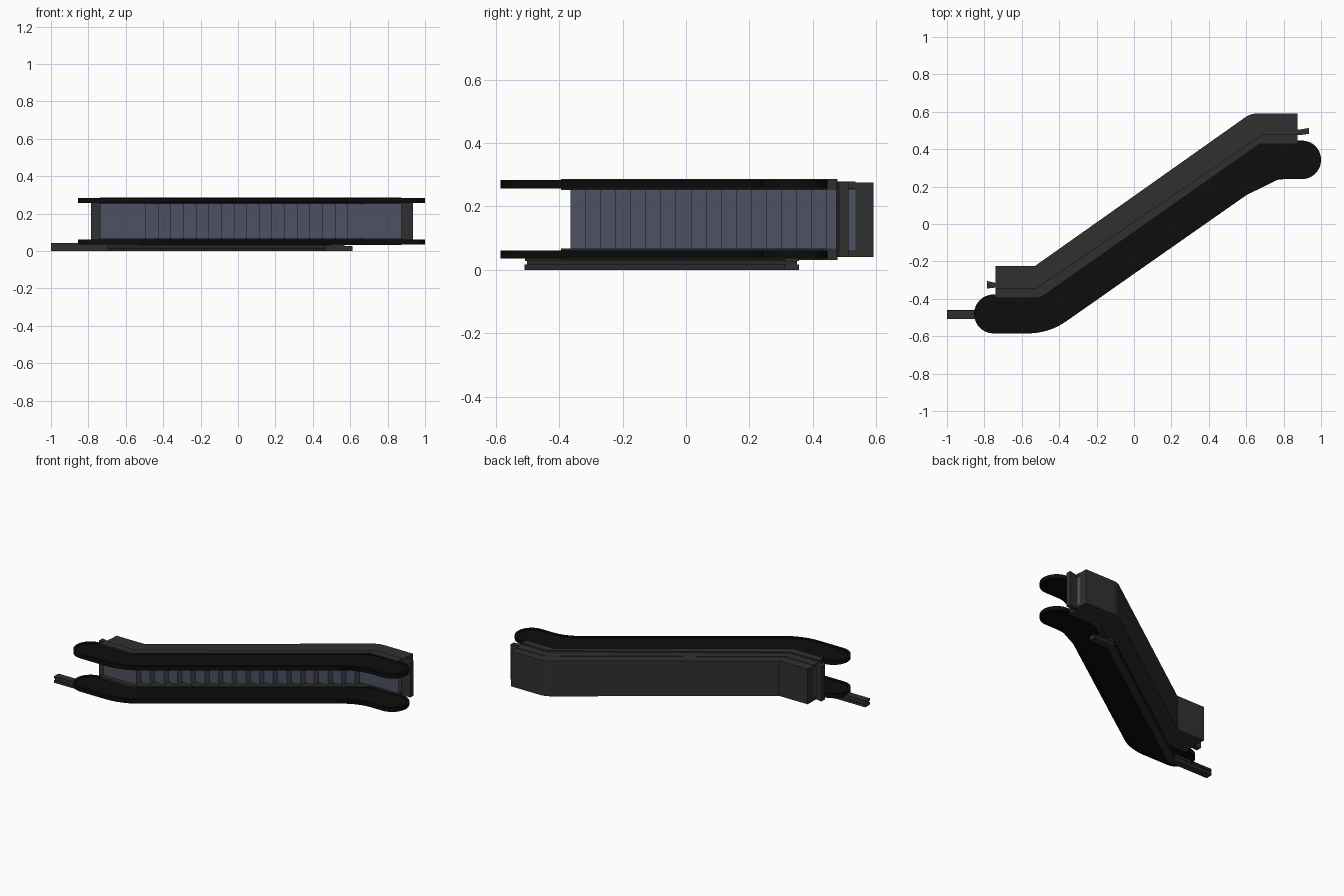
import bpy, bmesh, math
from mathutils import Vector

if "Cube" in bpy.data.objects:
    bpy.data.objects.remove(bpy.data.objects["Cube"])


def material(name, col):
    m = bpy.data.materials.new(name)
    m.diffuse_color = (*col, 1)
    m.use_nodes = True
    m.node_tree.nodes["Principled BSDF"].inputs["Base Color"].default_value = m.diffuse_color
    return m


BLACK = material("black_panel", (0.004, 0.004, 0.004))
DARK = material("dark_metal", (0.03, 0.03, 0.03))
STEP = material("step_blue_grey", (0.075, 0.085, 0.125))


def finish(name, bm, mat):
    bmesh.ops.recalc_face_normals(bm, faces=bm.faces)
    me = bpy.data.meshes.new(name)
    bm.to_mesh(me)
    bm.free()
    ob = bpy.data.objects.new(name, me)
    bpy.context.collection.objects.link(ob)
    me.materials.append(mat)
    return ob


def prism(name, pts, z0, z1, mat):
    """Extrude an xy outline from z0 to z1."""
    bm = bmesh.new()
    f = bm.faces.new([bm.verts.new((p[0], p[1], z0)) for p in pts])
    ext = bmesh.ops.extrude_face_region(bm, geom=[f])["geom"]
    top = [g for g in ext if isinstance(g, bmesh.types.BMVert)]
    bmesh.ops.translate(bm, verts=top, vec=(0, 0, z1 - z0))
    return finish(name, bm, mat)


def fillet(corners, seg=10):
    """Round each (x, y, radius) corner of a closed outline."""
    out, n = [], len(corners)
    for i, (x, y, r) in enumerate(corners):
        p = Vector((x, y))
        a = (Vector(corners[i - 1][:2]) - p).normalized()
        b = (Vector(corners[(i + 1) % n][:2]) - p).normalized()
        half = a.angle(b) / 2
        c = p + (a + b).normalized() * (r / math.sin(half))
        s = p + a * (r / math.tan(half)) - c
        e = p + b * (r / math.tan(half)) - c
        turn = math.atan2(s.x * e.y - s.y * e.x, s.dot(e))
        for k in range(seg + 1):
            t = turn * k / seg
            out.append(c + Vector((s.x * math.cos(t) - s.y * math.sin(t),
                                   s.x * math.sin(t) + s.y * math.cos(t))))
    return out


def inset(pts, d):
    """Move a counter-clockwise outline inwards."""
    n, res = len(pts), []
    for i, p in enumerate(pts):
        t = (pts[(i + 1) % n] - pts[i - 1]).normalized()
        res.append(p + Vector((-t.y, t.x)) * d)
    return res


def ring(name, outer, inner, z0, z1, mat):
    bm = bmesh.new()
    loops = [[bm.verts.new((p.x, p.y, z)) for p in o]
             for o, z in ((outer, z0), (outer, z1), (inner, z1), (inner, z0))]
    n = len(outer)
    for k in range(4):
        a, b = loops[k], loops[(k + 1) % 4]
        for i in range(n):
            j = (i + 1) % n
            bm.faces.new((a[i], a[j], b[j], b[i]))
    return finish(name, bm, mat)


# balustrade outline, flat ends with full round tips
outline = fillet([(-.855, -.585, .104), (-.455, -.585, .36), (.723, .24, .3),
                  (1.0, .24, .102), (1.0, .446, .102), (.67, .446, .15),
                  (-.505, -.377, .12), (-.855, -.377, .104)])
inner = inset(outline, .018)

# decking strip that carries each balustrade
deck = [(-.74, -.395), (-.505, -.395), (.67, .43), (.875, .43),
        (.875, .478), (.685, .478), (-.525, -.345), (-.74, -.345)]
skirt = [(-.74, -.36), (-.52, -.36), (.675, .46), (.875, .46),
         (.875, .535), (.67, .535), (-.53, -.29), (-.74, -.29)]

for side, mid, out in (("lower", .048, -1), ("upper", .27, 1)):
    ring(side + "_handrail", outline, inner, mid - .013, mid + .013, BLACK)
    prism(side + "_balustrade_panel", inner, mid - .007, mid + .007, BLACK)
    edge = mid + out * .017
    prism(side + "_deck", deck, *sorted((edge, edge - out * .036)), DARK)
    edge = mid + out * .008
    prism(side + "_skirt", skirt, *sorted((edge, edge - out * .022)), DARK)

# truss body under the steps
prism("truss", [(-.74, -.225), (-.53, -.225), (.6, .574), (.63, .588),
                (.66, .592), (.875, .592), (.875, .535), (.67, .535),
                (-.53, -.29), (-.74, -.29)], .041, .275, DARK)

# staircase with landings at both ends
steps, x, y = [(-.738, -.365)], -.56, -.365
for i in range(17):
    x += .0675
    steps.append((x, y))
    y += .0475
    steps.append((x, y))
steps += [(.873, y), (.873, .54), (.66, .54), (-.54, -.28), (-.738, -.28)]
prism("steps", steps, .06, .255, STEP)

# comb plates at the landings
prism("upper_comb_plate", [(-.785, -.345), (-.74, -.34), (-.73, -.34),
                           (-.73, -.315), (-.74, -.315), (-.785, -.305)],
      .041, .275, DARK)
prism("lower_comb_plate", [(.865, .475), (.885, .475), (.935, .482),
                           (.935, .513), (.885, .505), (.865, .505)],
      .041, .275, DARK)


# outside rail running along the lower balustrade
def rail(name, w, x0, x1, z0, z1):
    s = w * .31
    prism(name, [(x0, -.485 - w), (-.70 + s, -.485 - w), (.46 + s, .333 - w),
                 (x1, .333 - w), (x1, .333 + w), (.46 - s, .333 + w),
                 (-.70 - s, -.485 + w), (x0, -.485 + w)], z0, z1, DARK)


rail("side_rail_base", .024, -1.0, .612, 0, .016)
rail("side_rail_middle", .017, -1.0, .612, .016, .028)
rail("side_rail_top", .023, -1.0, .57, .028, .043)
